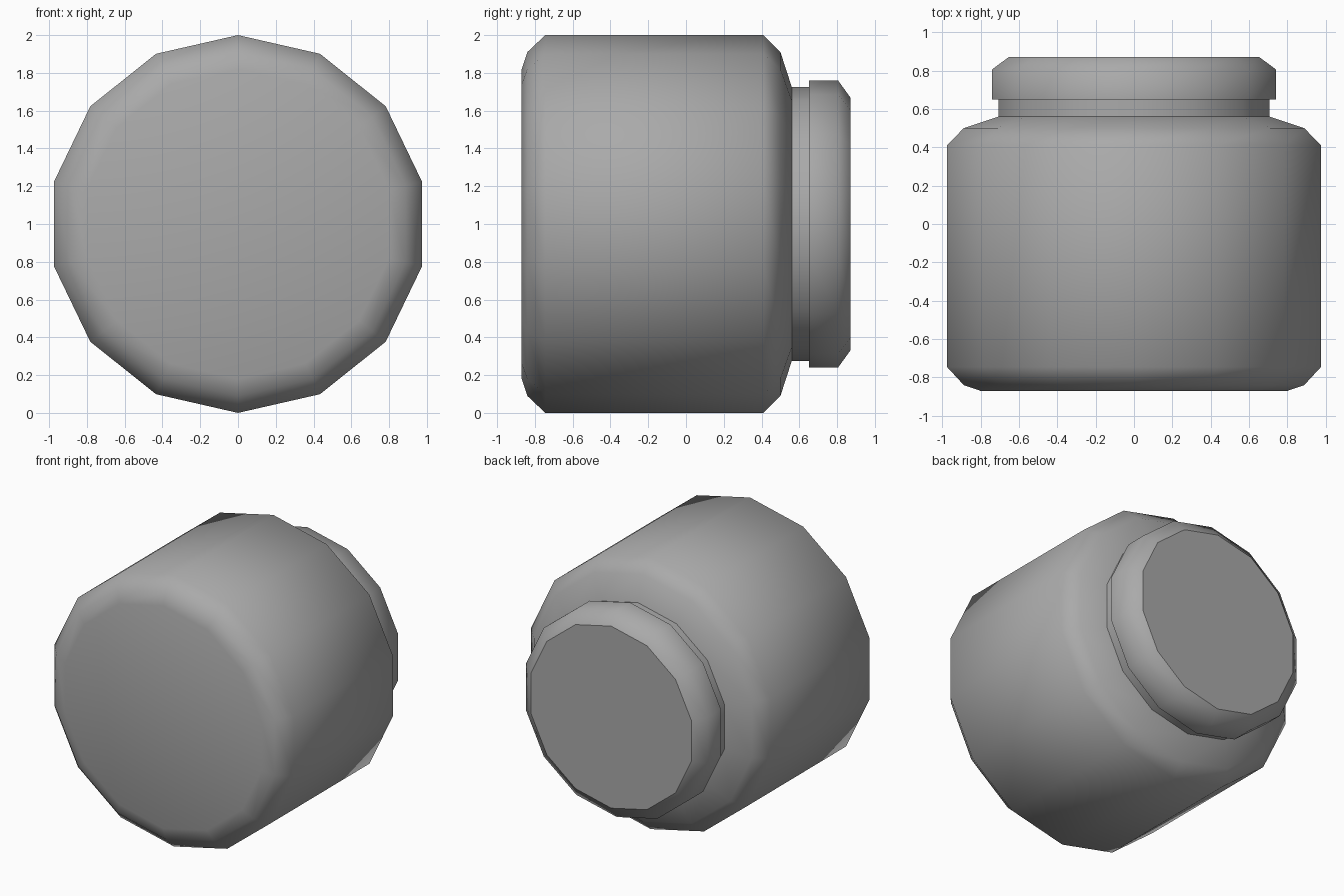
import bpy, bmesh, math

if "Cube" in bpy.data.objects:
    bpy.data.objects.remove(bpy.data.objects["Cube"])

SIDES = 14


def material(name, grey):
    m = bpy.data.materials.new(name)
    m.diffuse_color = (grey, grey, grey, 1)
    m.use_nodes = True
    m.node_tree.nodes["Principled BSDF"].inputs["Base Color"].default_value = m.diffuse_color
    return m


def lathe(name, profile, sharp, mat):
    """Turn a (y, radius) profile around the y axis at z = 1; sharp = rings with hard edges."""
    bm = bmesh.new()
    rings = []
    for y, r in profile:
        rings.append([bm.verts.new((r * math.sin(2 * math.pi * i / SIDES), y,
                                    1 + r * math.cos(2 * math.pi * i / SIDES)))
                      for i in range(SIDES)])
    for a, b in zip(rings, rings[1:]):
        for i in range(SIDES):
            j = (i + 1) % SIDES
            bm.faces.new((a[i], a[j], b[j], b[i]))
    bm.faces.new(rings[0])
    bm.faces.new(rings[-1])
    bmesh.ops.recalc_face_normals(bm, faces=bm.faces)
    for f in bm.faces:
        f.smooth = True
    for k in sharp:
        for i in range(SIDES):
            bm.edges.get((rings[k][i], rings[k][(i + 1) % SIDES])).smooth = False
    mesh = bpy.data.meshes.new(name)
    bm.to_mesh(mesh)
    bm.free()
    mesh.materials.append(mat)
    obj = bpy.data.objects.new(name, mesh)
    bpy.context.collection.objects.link(obj)
    return obj


grey = material("mid_grey", 0.4)

# Jar lying on its side: rounded base, straight wall, shoulder and neck
lathe("jar_body", [(-0.87, 0.82), (-0.84, 0.91), (-0.745, 1.0), (0.41, 1.0),
                   (0.50, 0.91), (0.56, 0.725), (0.655, 0.725)], [5, 6], grey)

# Chamfered lid facing the back
lathe("jar_lid", [(0.65, 0.76), (0.805, 0.76), (0.87, 0.67)], [0, 2], grey)
